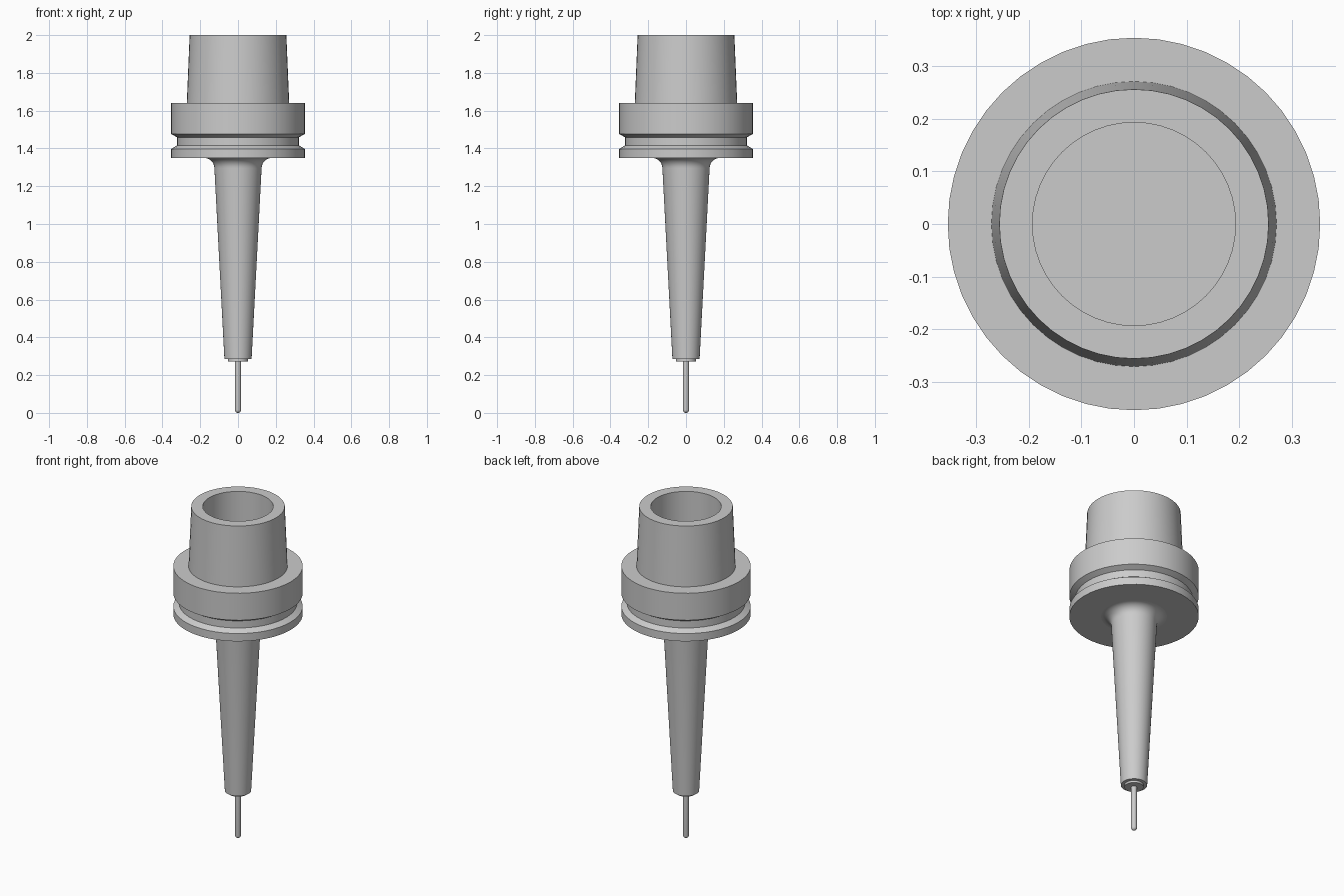
import bpy
import bmesh
from math import pi, sin, cos, radians

if "Cube" in bpy.data.objects:
    bpy.data.objects.remove(bpy.data.objects["Cube"], do_unlink=True)

SEGMENTS = 48

steel = bpy.data.materials.new("steel grey")
steel.use_nodes = True
grey = (0.6, 0.6, 0.6, 1)
steel.diffuse_color = grey
steel.node_tree.nodes["Principled BSDF"].inputs["Base Color"].default_value = grey


def arc(cx, cz, r, start, end, steps):
    """Points of an arc in the profile plane, angles in degrees."""
    angles = [radians(start + (end - start) * i / steps) for i in range(steps + 1)]
    return [(cx + r * cos(a), cz + r * sin(a)) for a in angles]


def lathe(name, profile, segments=SEGMENTS):
    """Turn a (radius, height) profile around z; zero radius closes at the axis."""
    bm = bmesh.new()
    rings = []
    for r, z in profile:
        if r < 1e-5:
            rings.append([bm.verts.new((0, 0, z))] * segments)
        else:
            rings.append([bm.verts.new((r * cos(2 * pi * i / segments),
                                        r * sin(2 * pi * i / segments), z))
                          for i in range(segments)])
    for low, high in zip(rings, rings[1:]):
        for i in range(segments):
            j = (i + 1) % segments
            corners = dict.fromkeys((low[i], low[j], high[j], high[i]))
            bm.faces.new(list(corners)).smooth = True
    mesh = bpy.data.meshes.new(name)
    bm.to_mesh(mesh)
    bm.free()
    mesh.set_sharp_from_angle(angle=radians(25))
    mesh.materials.append(steel)
    obj = bpy.data.objects.new(name, mesh)
    bpy.context.collection.objects.link(obj)
    return obj


# Hollow tapered shank with its bore
lathe("taper_shank", [(0.271, 1.64), (0.256, 2), (0.193, 2), (0.193, 1.6), (0, 1.6)])

# Flange with the gripper groove
lathe("flange", [(0.18, 1.35), (0.354, 1.35), (0.354, 1.397), (0.323, 1.416),
                 (0.323, 1.459), (0.354, 1.477), (0.354, 1.64), (0.271, 1.64)])

# Slim conical neck flaring into the flange
lathe("neck", [(0, 0.285), (0.072, 0.285)] + arc(0.18, 1.295, 0.055, 180, 90, 8))

# Small collar at the nose
lathe("nose_collar", [(0, 0.272), (0.053, 0.272), (0.053, 0.287)])

# Thin cutting pin with a rounded tip
lathe("cutter_pin", arc(0, 0.016, 0.016, -90, 0, 6) + [(0.016, 0.274)], 24)
